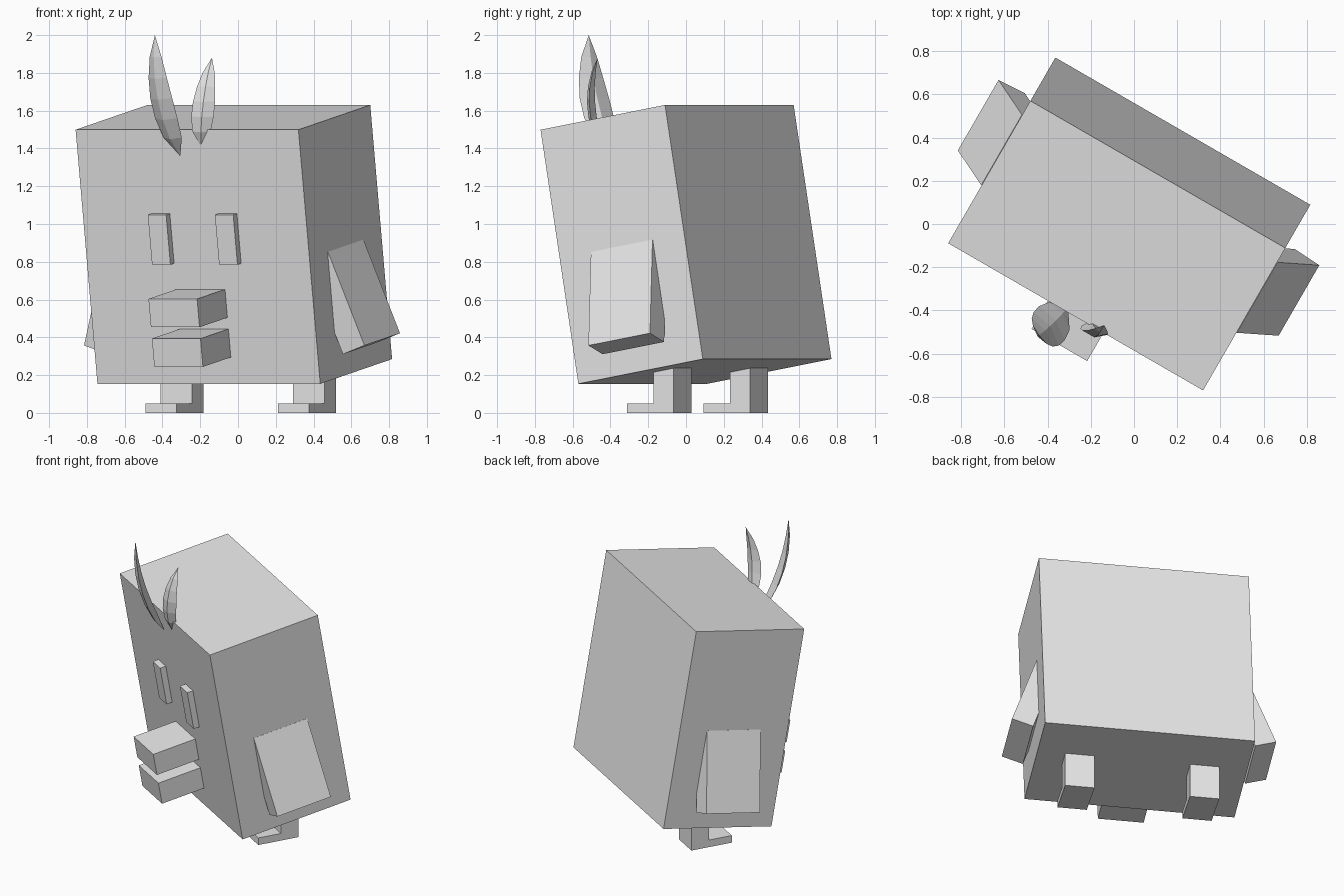
import bpy
import bmesh
from math import radians, sin, pi
from mathutils import Matrix, Vector

cube = bpy.data.objects.get("Cube")
if cube:
    bpy.data.objects.remove(cube, do_unlink=True)

# Single plain material
grey = bpy.data.materials.new("light_grey")
grey.use_nodes = True
grey.diffuse_color = (0.8, 0.8, 0.8, 1)
grey.node_tree.nodes["Principled BSDF"].inputs["Base Color"].default_value = (0.8, 0.8, 0.8, 1)

# Frames: the body is turned and leans forward, the legs are only turned
TURN = Matrix.Rotation(radians(-30), 4, 'Z')
BODY = Matrix.Translation((-0.022, 0, 0.892)) @ TURN @ Matrix.Rotation(radians(9.75), 4, 'X')
LEGS = Matrix.Translation((0.055, 0.131, 0)) @ TURN
HALF_W, HALF_D, HALF_H = 0.681, 0.386, 0.6825


def finish(name, bm):
    bmesh.ops.recalc_face_normals(bm, faces=bm.faces)
    mesh = bpy.data.meshes.new(name)
    bm.to_mesh(mesh)
    bm.free()
    mesh.materials.append(grey)
    obj = bpy.data.objects.new(name, mesh)
    bpy.context.collection.objects.link(obj)
    return obj


def box(name, frame, center, size, flare=0):
    bm = bmesh.new()
    bmesh.ops.create_cube(bm, size=1, matrix=Matrix.Diagonal((*size, 1)))
    obj = finish(name, bm)
    obj.matrix_world = frame @ Matrix.Translation(center) @ Matrix.Rotation(radians(flare), 4, 'Y')
    return obj


def front_box(name, x, z, width, height, reach):
    """Box standing out from the front of the body, slightly sunk into it."""
    sink = 0.02
    box(name, BODY, (x, -HALF_D - (reach - sink) / 2, z), (width, reach + sink, height))


def leg(name, x):
    """L-shaped leg and foot, extruded sideways from a side profile."""
    back, shin, toe = 0.0625, -0.0625, -0.2225
    profile = [(toe, 0), (back, 0), (back, 0.4), (shin, 0.4), (shin, 0.05), (toe, 0.05)]
    width = 0.19
    bm = bmesh.new()
    face = bm.faces.new([bm.verts.new((x - width / 2, y, z)) for y, z in profile])
    side = bmesh.ops.extrude_face_region(bm, geom=[face])["geom"]
    bmesh.ops.translate(bm, vec=(width, 0, 0),
                        verts=[v for v in side if isinstance(v, bmesh.types.BMVert)])
    finish(name, bm).matrix_world = LEGS


def feather(name, base, bend, tip, across, width, thick, steps=6):
    """Pointed curved blade with a ridged, diamond cross-section."""
    base, bend, tip = Vector(base), Vector(bend), Vector(tip)
    across = Vector(across).normalized()
    bm = bmesh.new()
    rings = []
    for i in range(1, steps):
        t = i / steps
        point = base * (1 - t) ** 2 + bend * 2 * t * (1 - t) + tip * t * t
        along = (bend - base) * (1 - t) + (tip - bend) * t
        out = along.cross(across).normalized()
        swell = sin(pi * t ** 0.75) ** 0.7 / 2
        offsets = (across * width, out * thick, -across * width, -out * thick)
        rings.append([bm.verts.new(point + o * swell) for o in offsets])
    start, end = bm.verts.new(base), bm.verts.new(tip)
    for k in range(4):
        n = (k + 1) % 4
        bm.faces.new((start, rings[0][n], rings[0][k]))
        bm.faces.new((end, rings[-1][k], rings[-1][n]))
        for a, b in zip(rings, rings[1:]):
            bm.faces.new((a[k], a[n], b[n], b[k]))
    finish(name, bm)


# Body
box("body", BODY, (0, 0, 0), (HALF_W * 2, HALF_D * 2, HALF_H * 2))

# Paired parts
for side, s in (("left", 1), ("right", -1)):
    front_box(side + "_eye", s * 0.205, 0.098, 0.112, 0.268, 0.04)
    box(side + "_wing", BODY, (s * 0.702, 0, -0.282), (0.144, 0.382, 0.532), flare=-19.1 * s)
    leg(side + "_leg", s * 0.405)

# Beak
front_box("upper_beak", 0, -0.251, 0.297, 0.152, 0.3)
front_box("lower_beak", 0, -0.464, 0.297, 0.152, 0.3)

# Head feathers
feather("tall_feather", (-0.305, -0.385, 1.36), (-0.44, -0.52, 1.65), (-0.44, -0.515, 2.0),
        (0.6, -0.8, 0), 0.2, 0.05)
feather("short_feather", (-0.196, -0.45, 1.41), (-0.193, -0.547, 1.65), (-0.138, -0.468, 1.88),
        (1, -0.17, 0), 0.122, 0.045)
